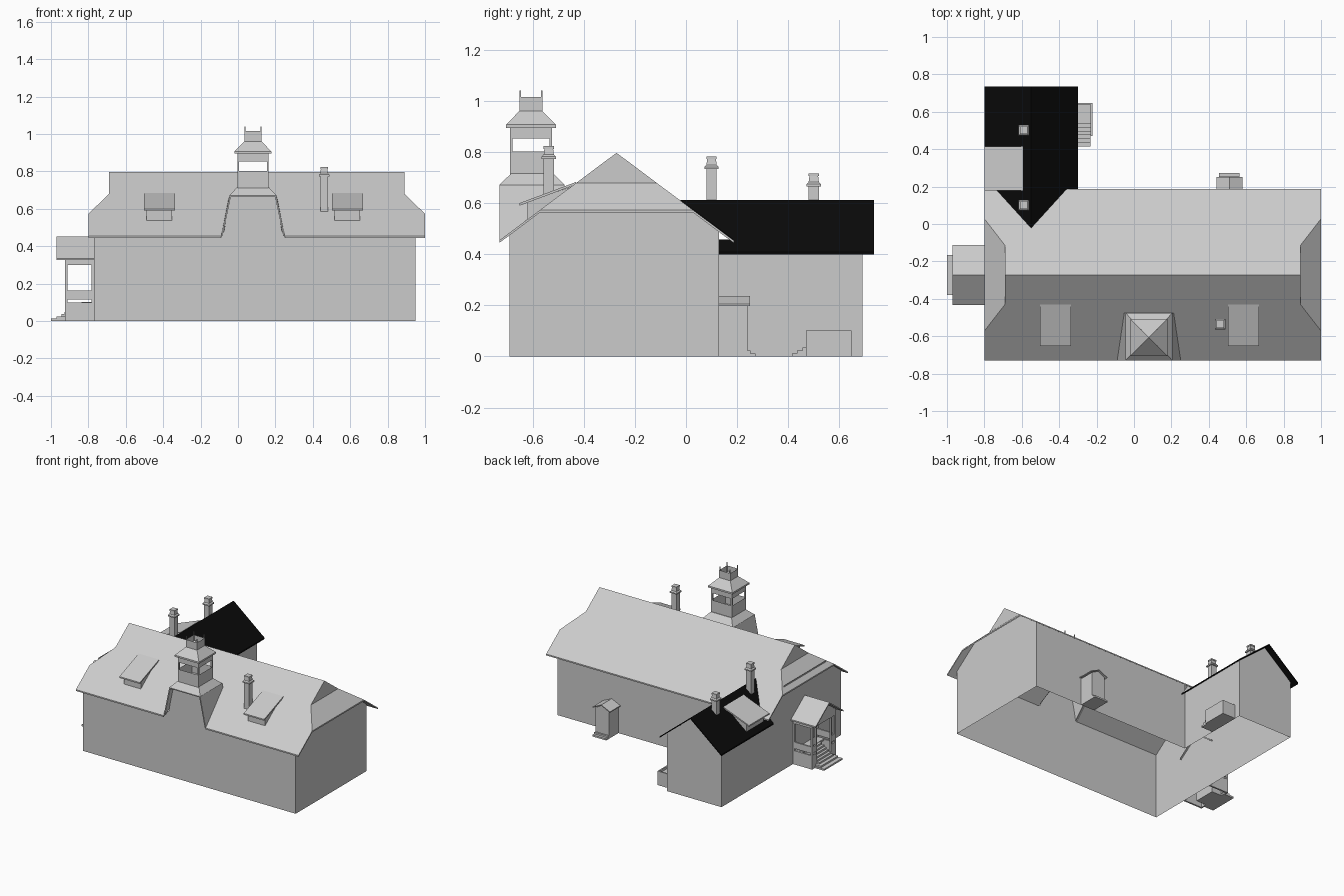
import bpy, bmesh

if "Cube" in bpy.data.objects:
    bpy.data.objects.remove(bpy.data.objects["Cube"])

def mesh(name, verts, faces, mat=None):
    me = bpy.data.meshes.new(name)
    me.from_pydata(verts, [], faces)
    bm = bmesh.new()
    bm.from_mesh(me)
    bmesh.ops.recalc_face_normals(bm, faces=bm.faces)
    bm.to_mesh(me)
    bm.free()
    ob = bpy.data.objects.new(name, me)
    bpy.context.collection.objects.link(ob)
    if mat:
        me.materials.append(mat)
    return ob

def extrude(name, pts, vec, mat=None):
    """Closed solid: polygon of 3D points swept along vec."""
    n = len(pts)
    v = list(pts) + [tuple(p[i] + vec[i] for i in range(3)) for p in pts]
    f = [list(range(n)), list(range(2 * n - 1, n - 1, -1))]
    f += [(i, (i + 1) % n, n + (i + 1) % n, n + i) for i in range(n)]
    return mesh(name, v, f, mat)

def box(name, x0, x1, y0, y1, z0, z1):
    return extrude(name, [(x0, y0, z0), (x1, y0, z0), (x1, y1, z0), (x0, y1, z0)], (0, 0, z1 - z0))

def loft(name, cx, cy, rings, caps=True):
    """Stack of rectangles given as (z, half_x, half_y)."""
    v, f = [], []
    for z, hx, hy in rings:
        v += [(cx + a * hx, cy + b * hy, z) for a, b in ((-1, -1), (1, -1), (1, 1), (-1, 1))]
    for k in range(0, 4 * (len(rings) - 1), 4):
        f += [(k + i, k + (i + 1) % 4, k + 4 + (i + 1) % 4, k + 4 + i) for i in range(4)]
    if caps:
        f += [(3, 2, 1, 0), tuple(range(len(v) - 4, len(v)))]
    return mesh(name, v, f)

def panel(name, pts):
    return mesh(name, pts, [list(range(len(pts)))])

black = bpy.data.materials.new("black_roof")
black.diffuse_color = (0.003, 0.003, 0.003, 1)
black.use_nodes = True
black.node_tree.nodes["Principled BSDF"].inputs["Base Color"].default_value = black.diffuse_color

RY, RZ, S = -0.272, 0.797, 0.747          # main ridge and slope
WX, WZ, WS = -0.55, 0.612, 0.815          # wing ridge and slope
def zm(y): return RZ - abs(y - RY) * S
def zw(x): return WZ - abs(x - WX) * WS
T = (0, 0, -0.01)

# Main walls, open underneath
panel("front_wall", [(x, -0.69, z) for x, z in (
    (-.77, 0), (.95, 0), (.95, .478), (.235, .478), (.202, .67), (-.042, .67), (-.075, .478), (-.77, .478))])
panel("back_wall", [(-.33, .13, 0), (.95, .13, 0), (.95, .13, .487), (-.33, .13, .487)])
for side, x in (("left", -.77), ("right", .95)):
    panel(side + "_gable_wall", [(x, y, z) for y, z in (
        (-.69, 0), (.13, 0), (.13, .487), (-.036, .612), (-.508, .612), (-.69, .478))])

# Wing walls
for side, x in (("left", -.77), ("right", -.33)):
    panel("wing_%s_wall" % side, [(x, .13, 0), (x, .69, 0), (x, .69, .424), (x, .13, .424)])
panel("wing_gable_wall", [(x, .69, z) for x, z in (
    (-.77, 0), (-.33, 0), (-.33, .424), (WX, .604), (-.77, .424))])

# Main roof, with a notch at the tower and half-hipped ends
front = [(-.8, -.73), (-.09, -.73), (-.052, -.475), (.212, -.475), (.25, -.73), (1, -.73),
         (1, -.572), (.89, -.43), (.89, RY), (-.69, RY), (-.69, -.43), (-.8, -.572)]
back = [(-.8, .187), (1, .187), (1, .028), (.89, -.114), (.89, RY), (-.69, RY), (-.69, -.114), (-.8, .028)]
extrude("main_roof_front", [(x, y, zm(y)) for x, y in front], T)
extrude("main_roof_back", [(x, y, zm(y)) for x, y in back], T)
for side, xi, xo in (("left", -.69, -.8), ("right", .89, 1)):
    extrude(side + "_hip_roof", [(xi, -.43, zm(-.43)), (xo, -.572, zm(-.572)),
                                 (xo, .028, zm(.028)), (xi, -.114, zm(-.114))], T)
    panel(side + "_gablet", [(xi, -.43, zm(-.43)), (xi, -.114, zm(-.114)), (xi, RY, RZ)])

# Wing roof, running into the main roof as a valley
for side, s in (("left", -1), ("right", 1)):
    pts = [(0, .735), (.25, .735), (.25, .13), (.19, .13), (.19, .187), (0, -.022)]
    extrude("wing_roof_" + side, [(WX + s * d, y, WZ - d * WS) for d, y in pts], T, black)

# Shed dormers on the front slope
for i, x in enumerate((-.42, .585)):
    extrude("dormer_body_%d" % (i + 1), [(x - .068, -.62, .535), (x - .068, -.62, .605), (x - .068, -.45, .664)], (.136, 0, 0))
    extrude("dormer_roof_%d" % (i + 1), [(x - .083, -.652, .6), (x + .083, -.652, .6),
                                         (x + .083, -.43, .683), (x - .083, -.43, .683)], T)
# Shed dormer on the wing
extrude("wing_dormer_body", [(-.765, .2, .43), (-.765, .2, .505), (-.62, .2, .56)], (0, .195, 0))
extrude("wing_dormer_roof", [(-.8, .18, .5), (-.8, .415, .5), (-.593, .415, .58), (-.593, .18, .58)], T)

# Chimneys
for i, (x, y, z0, z1) in enumerate(((.46, -.537, .58, .823), (-.59, .1, .54, .783), (-.59, .5, .54, .716))):
    r = z1 - .045
    prof = [(z0, .02), (r - .005, .02), (r - .005, .028), (r + .004, .028), (r + .012, .02), (z1 - .01, .017),
            (z1 - .01, .02), (z1, .02)]
    loft("chimney_%d" % (i + 1), x, y, [(z, h, h) for z, h in prof])

# Tower base: sloping cheeks, back and skirt roof
cx, cy = .08, -.6025
for side, s in (("left", -1), ("right", 1)):
    extrude("tower_cheek_" + side, [(cx + s * .17, -.73, .455), (cx + s * .125, -.73, .67),
            (cx + s * .125, -.475, .67), (cx + s * .132, -.475, zm(-.475))], (-s * .008, 0, 0))
panel("tower_base_back", [(-.052, -.475, .64), (.212, -.475, .64), (.205, -.475, .67), (-.045, -.475, .67)])
loft("tower_skirt_roof", cx, cy, [(.665, .125, .1275), (.672, .125, .1275), (.716, .084, .082)])

# Belfry: open parapet, posts, band, roof, crown
loft("belfry_parapet", cx, -.607, [(.71, .084, .082), (.802, .084, .082)], False)
loft("belfry_band", cx, -.607, [(.853, .084, .082), (.9, .084, .082)], False)
for a in (-1, 1):
    for b in (-1, 1):
        x, y = cx + a * .079, -.607 + b * .077
        box("belfry_post", x - .005, x + .005, y - .005, y + .005, .8, .86)
        x, y = cx + a * .042, -.607 + b * .042
        box("crown_finial", x - .0025, x + .0025, y - .0025, y + .0025, .96, 1.04)
loft("belfry_roof", cx, -.607, [(.895, .098, .098), (.907, .098, .098), (1.005, .001, .001)])
loft("crown_parapet", cx, -.607, [(.957, .045, .045), (1.015, .045, .045)], False)

# Left porch
for side, s in (("front", -1), ("back", 1)):
    y = RY + s * .13
    extrude("porch_roof_" + side, [(-.97, RY, .452), (-.76, RY, .452), (-.76, RY + s * .16, .335),
                                   (-.97, RY + s * .16, .335)], T)
    box("porch_base_" + side, -.925, -.77, y - .006, y + .006, 0, .1)
    box("porch_rail_" + side, -.925, -.77, y - .006, y + .006, .116, .163)
    box("porch_beam_" + side, -.925, -.77, y - .006, y + .006, .298, .35)
    for x in (-.918, -.777):
        box("porch_post", x - .007, x + .007, y - .007, y + .007, 0, .3)
    # short front panels beside the stairs
    ya, yb = sorted((y, RY + s * .085))
    box("porch_front_base", -.925, -.915, ya, yb, 0, .1)
    box("porch_front_rail", -.925, -.915, ya, yb, .116, .163)
    box("porch_inner_post", -.926, -.914, RY + s * .085 - .006, RY + s * .085 + .006, 0, .3)
extrude("porch_gable", [(-.925, RY - .13, .298), (-.925, RY + .13, .298), (-.925, RY + .13, .345),
                        (-.925, RY, .44), (-.925, RY - .13, .345)], (.012, 0, 0))
box("porch_step_low", -1, -.92, RY - .107, RY + .105, 0, .012)
box("porch_step_mid", -.97, -.91, RY - .1, RY + .1, .012, .024)
for i in range(6):
    x = -.945 + i * .018
    box("porch_stair_%d" % (i + 1), x, x + .02, RY - .08, RY + .08, 0, .036 + i * .0125)
box("porch_floor", -.837, -.77, RY - .125, RY + .125, .09, .102)

# Back porch
extrude("back_porch_body", [(x, .13, z) for x, z in ((.455, 0), (.565, 0), (.565, .2), (.51, .228), (.455, .2))], (0, .11, 0))
for side, s in (("left", -1), ("right", 1)):
    extrude("back_porch_roof_" + side, [(.51, .13, .237), (.51, .25, .237), (.51 + s * .07, .25, .205),
                                        (.51 + s * .07, .13, .205)], (0, 0, -.007))
box("back_step_upper", .455, .565, .24, .253, 0, .024)
box("back_step_lower", .455, .565, .253, .272, 0, .012)

# Wing side stairs with parapet
box("side_parapet", -.233, -.223, .47, .648, 0, .102)
box("side_parapet_end", -.33, -.223, .638, .648, 0, .102)
for i in range(7):
    y = .415 + i * .02
    box("side_stair_%d" % (i + 1), -.33, -.233, y, y + .02, 0, .012 * (i + 1))
box("side_landing", -.33, -.233, .555, .638, 0, .085)
